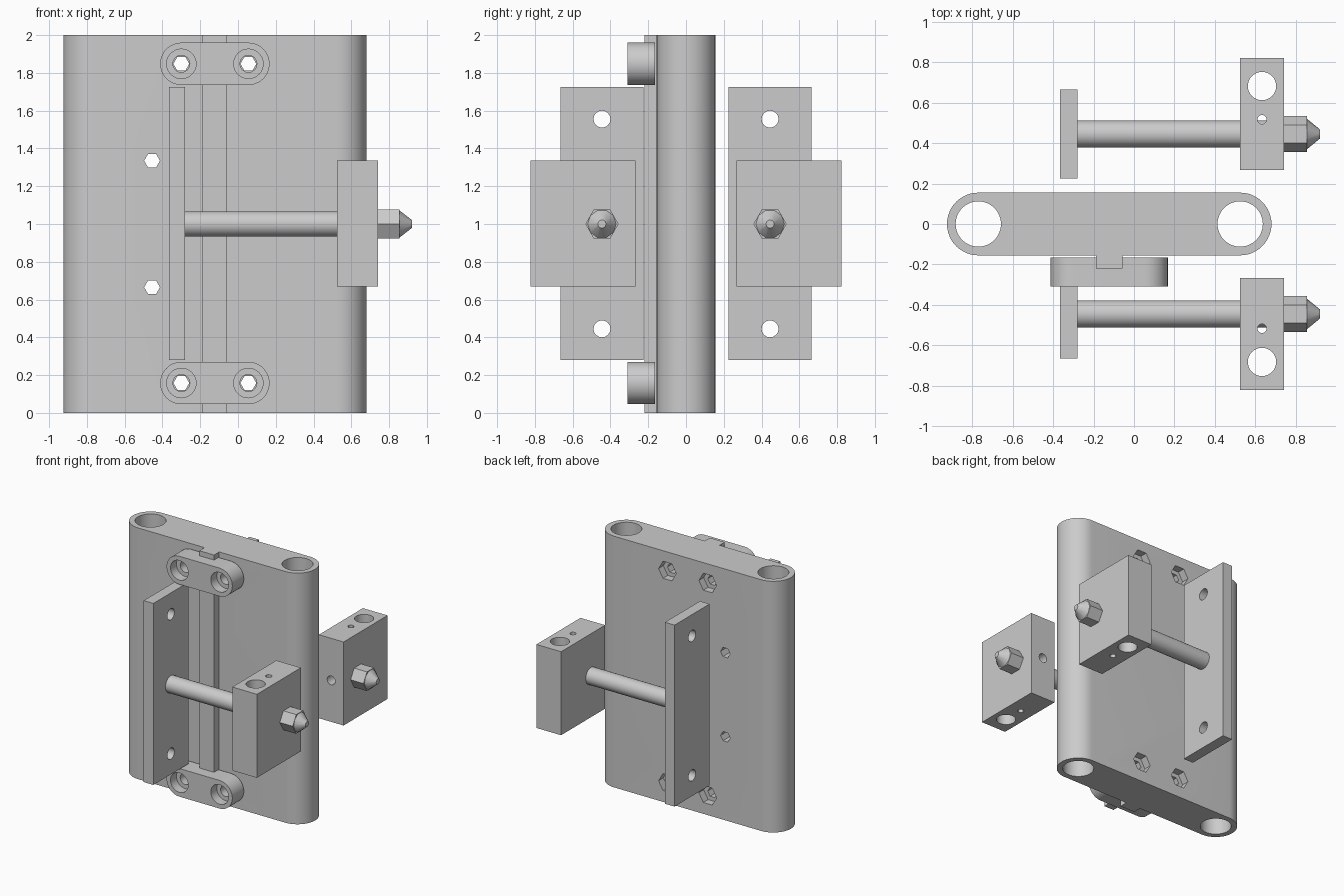
import bpy, bmesh
from math import pi, sin, cos, radians
from mathutils import Matrix, Vector

default = bpy.data.objects.get("Cube")
if default:
    bpy.data.objects.remove(default, do_unlink=True)

grey = bpy.data.materials.new("plain grey")
grey.use_nodes = True
COLOUR = (0.6, 0.6, 0.6, 1)
grey.diffuse_color = COLOUR
grey.node_tree.nodes["Principled BSDF"].inputs["Base Color"].default_value = COLOUR

# Turns a shape built along z so that it runs along the named axis
TURN = {
    "x": Matrix.Rotation(pi / 2, 4, "Y"),
    "y": Matrix.Rotation(pi / 2, 4, "X") @ Matrix.Rotation(pi / 2, 4, "Z"),
    "z": Matrix.Identity(4),
}


def finish(name, bm):
    bmesh.ops.recalc_face_normals(bm, faces=bm.faces)
    mesh = bpy.data.meshes.new(name)
    bm.to_mesh(mesh)
    bm.free()
    mesh.materials.append(grey)
    obj = bpy.data.objects.new(name, mesh)
    bpy.context.collection.objects.link(obj)
    return obj


def box(name, low, high):
    low, high = Vector(low), Vector(high)
    bm = bmesh.new()
    bmesh.ops.create_cube(bm, size=1)
    bmesh.ops.scale(bm, vec=high - low, verts=bm.verts)
    bmesh.ops.translate(bm, vec=(low + high) / 2, verts=bm.verts)
    return finish(name, bm)


def rod(name, axis, centre, length, radius, sides=32, tip=None):
    bm = bmesh.new()
    bmesh.ops.create_cone(
        bm, cap_ends=True, segments=sides, radius1=radius,
        radius2=radius if tip is None else tip, depth=length,
        matrix=Matrix.Translation(centre) @ TURN[axis])
    return finish(name, bm)


def slot_bar(name, x0, x1, radius, depth, matrix):
    """Round-ended bar between two centres, extruded along local z."""
    bm = bmesh.new()
    steps = 24
    verts = []
    for cx, start in ((x1, -pi / 2), (x0, pi / 2)):
        for i in range(steps + 1):
            a = start + pi * i / steps
            verts.append(bm.verts.new((cx + radius * cos(a), radius * sin(a), 0)))
    face = bm.faces.new(verts)
    new = bmesh.ops.extrude_face_region(bm, geom=[face])["geom"]
    top = [v for v in new if isinstance(v, bmesh.types.BMVert)]
    bmesh.ops.translate(bm, vec=(0, 0, depth), verts=top)
    bm.transform(matrix)
    return finish(name, bm)


def cut(obj, cutters):
    bpy.context.view_layer.objects.active = obj
    for cutter in cutters:
        mod = obj.modifiers.new("cut", "BOOLEAN")
        mod.operation = "DIFFERENCE"
        mod.solver = "EXACT"
        mod.object = cutter
        bpy.ops.object.modifier_apply(modifier=mod.name)
        bpy.data.objects.remove(cutter, do_unlink=True)


parts = []
BOLT_X = (-0.30, 0.055)
CLAMP_Z = (0.158, 1.848)
RAIL = ((-0.187, -0.22), (-0.057, -0.15))

# Main body with two long bores, bolt holes and nut pockets in the back
body = slot_bar("body", -0.77, 0.525, 0.155, 2, Matrix.Identity(4))
cutters = [rod("bore", "z", (x, 0, 1), 2.2, 0.112, 48) for x in (-0.77, 0.525)]
for z in CLAMP_Z:
    for x in BOLT_X:
        cutters.append(rod("bolt_hole", "y", (x, 0, z), 0.6, 0.042, 6))
        cutters.append(rod("nut_pocket", "y", (x, 0.155, z), 0.12, 0.078, 6))
for z in (0.665, 1.335):
    cutters.append(rod("mount_hole", "y", (-0.455, 0, z), 0.6, 0.042, 6))
cut(body, cutters)
parts.append(body)

# Rail down the front
parts.append(box("rail", (*RAIL[0], 0), (*RAIL[1], 2)))

# Round-ended clamps over the rail, with counterbored bolt holes
for label, z in zip(("lower", "upper"), CLAMP_Z):
    place = Matrix.Translation((0, -0.165, z)) @ Matrix.Rotation(pi / 2, 4, "X")
    clamp = slot_bar(label + "_clamp", *BOLT_X, 0.112, 0.145, place)
    cutters = [box("rail_notch", (*RAIL[0], z - 0.2), (*RAIL[1], z + 0.2))]
    for x in BOLT_X:
        cutters.append(rod("bolt_hole", "y", (x, -0.24, z), 0.4, 0.045, 16))
        cutters.append(rod("counterbore", "y", (x, -0.31, z), 0.15, 0.078, 32))
    cut(clamp, cutters)
    parts.append(clamp)

# Matching assemblies in front of and behind the body
for label, s in (("front", -1), ("back", 1)):
    y = s * 0.445

    plate = box(label + "_plate", (-0.365, y - 0.22, 0.28), (-0.28, y + 0.22, 1.725))
    cut(plate, [rod("hole", "x", (-0.32, y, z), 0.3, 0.045, 16) for z in (0.445, 1.555)])

    tube = rod(label + "_tube", "x", (0.225, y, 1), 1.02, 0.067)

    block = box(label + "_block", (0.525, s * 0.545 - 0.277, 0.67),
                (0.742, s * 0.545 + 0.277, 1.335))
    cut(block, [
        rod("large_hole", "z", (0.633, s * 0.682, 1), 1, 0.07, 32),
        rod("small_hole", "z", (0.633, s * 0.517, 1), 1, 0.023, 12),
        rod("side_hole", "y", (0.633, s * 0.3, 1), 0.22, 0.036, 12),
    ])

    nut = rod(label + "_nozzle_hex", "x", (0.795, y, 1), 0.12, 0.088, 6)
    tip = rod(label + "_nozzle_tip", "x", (0.8875, y, 1), 0.066, 0.076, 10, 0.022)
    parts += [plate, tube, block, nut, tip]

# Smooth the round surfaces and keep the edges sharp
bpy.ops.object.select_all(action="DESELECT")
for obj in parts:
    obj.select_set(True)
bpy.context.view_layer.objects.active = body
bpy.ops.object.shade_smooth_by_angle(angle=radians(30))
